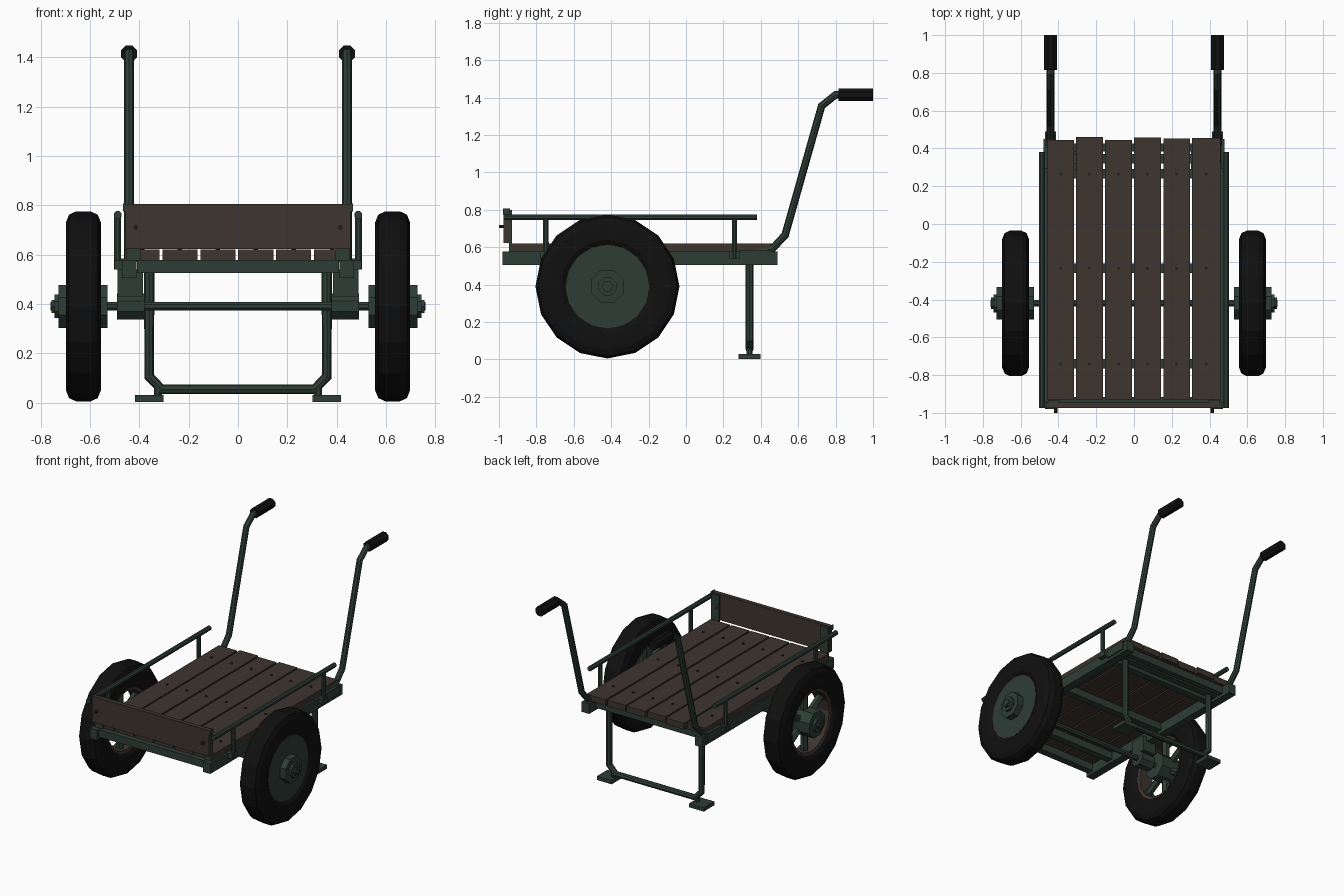
import bpy, bmesh, math
from mathutils import Matrix, Vector

if "Cube" in bpy.data.objects:
    bpy.data.objects.remove(bpy.data.objects["Cube"])


def mat(name, c):
    m = bpy.data.materials.new(name)
    m.diffuse_color = (*c, 1)
    m.use_nodes = True
    m.node_tree.nodes["Principled BSDF"].inputs["Base Color"].default_value = m.diffuse_color
    return m


GREEN = mat("dark green paint", (0.027, 0.047, 0.037))
WOOD = mat("weathered wood", (0.047, 0.035, 0.028))
BLACK = mat("black rubber", (0.005, 0.005, 0.005))
STEEL = mat("dark bolt steel", (0.014, 0.018, 0.016))


def finish(name, bm, m):
    bmesh.ops.recalc_face_normals(bm, faces=bm.faces)
    me = bpy.data.meshes.new(name)
    bm.to_mesh(me)
    bm.free()
    me.materials.append(m)
    ob = bpy.data.objects.new(name, me)
    bpy.context.collection.objects.link(ob)
    return ob


def box(name, x, y, z, m):
    """Box from (min, max) pairs."""
    bm = bmesh.new()
    c = Vector([(a[0] + a[1]) / 2 for a in (x, y, z)])
    s = [a[1] - a[0] for a in (x, y, z)]
    bmesh.ops.create_cube(bm, size=1, matrix=Matrix.Translation(c) @ Matrix.Diagonal((*s, 1)))
    return finish(name, bm, m)


def rod(name, a, b, r, m, n=8):
    """Straight prism with n sides from a to b."""
    a, b = Vector(a), Vector(b)
    d = b - a
    rot = d.to_track_quat('Z', 'Y').to_matrix().to_4x4()
    spin = Matrix.Rotation(math.pi / n, 4, 'Z')
    bm = bmesh.new()
    bmesh.ops.create_cone(bm, cap_ends=True, segments=n, radius1=r, radius2=r, depth=d.length,
                          matrix=Matrix.Translation((a + b) / 2) @ rot @ spin)
    return finish(name, bm, m)


def tube(name, pts, r, m):
    """Bent eight-sided tube along a path."""
    cu = bpy.data.curves.new(name, 'CURVE')
    cu.dimensions = '3D'
    cu.bevel_depth = r
    cu.bevel_resolution = 2
    cu.use_fill_caps = True
    sp = cu.splines.new('POLY')
    sp.points.add(len(pts) - 1)
    for p, co in zip(sp.points, pts):
        p.co = (*co, 1)
    sp.use_smooth = False
    tmp = bpy.data.objects.new(name + "_path", cu)
    bpy.context.collection.objects.link(tmp)
    dg = bpy.context.evaluated_depsgraph_get()
    me = bpy.data.meshes.new_from_object(tmp.evaluated_get(dg))
    bpy.data.objects.remove(tmp)
    me.materials.clear()
    me.materials.append(m)
    for p in me.polygons:
        p.use_smooth = False
        p.material_index = 0
    ob = bpy.data.objects.new(name, me)
    bpy.context.collection.objects.link(ob)


def lathe_x(name, prof, centre, m, n=16):
    """Closed (radius, x) profile turned about the x axis."""
    bm = bmesh.new()
    rings = []
    for i in range(n):
        t = 2 * math.pi * i / n
        rings.append([bm.verts.new((centre[0] + x, centre[1] + r * math.sin(t),
                                    centre[2] + r * math.cos(t))) for r, x in prof])
    k = len(prof)
    for i in range(n):
        a, b = rings[i], rings[(i + 1) % n]
        for j in range(k):
            bm.faces.new((a[j], a[(j + 1) % k], b[(j + 1) % k], b[j]))
    return finish(name, bm, m)


def sx(s, a, b):
    return (min(s * a, s * b), max(s * a, s * b))


# deck planks with slightly uneven ends, and their bolts
planks = [(-.46, -.318, .445), (-.307, -.165, .46), (-.153, -.011, .445),
          (.001, .144, .457), (.155, .296, .452), (.308, .457, .455)]
for i, (x0, x1, y1) in enumerate(planks):
    box(f"deck_plank_{i+1}", (x0, x1), (-.93, y1), (.577, .62), WOOD)
    for y in (-.74, -.235, .265):
        xc = (x0 + x1) / 2
        rod(f"deck_bolt_{i+1}", (xc, y, .61), (xc, y, .625), .009, STEEL, 6)

# front board
box("front_board", (-.457, .457), (-.975, -.945), (.622, .805), WOOD)

# cross members under the deck
box("front_cross_beam", (-.41, .41), (-.965, -.915), (.525, .577), GREEN)
for y in (-.74, -.235, .265, .345):
    box("cross_beam", (-.41, .41), (y - .025, y + .025), (.525, .577), GREEN)
box("rear_cross_beam", (-.41, .41), (.385, .425), (.525, .577), GREEN)

# axle
AY, AZ = -.42, .39
rod("axle", (-.76, AY, AZ), (.76, AY, AZ), .019, GREEN)

for s, side in ((-1, "left"), (1, "right")):
    # frame rail and board brackets
    box(f"{side}_frame_rail", sx(s, .412, .47), (-.98, .49), (.505, .577), GREEN)
    box(f"{side}_board_bracket", sx(s, .395, .455), (-.945, -.931), (.57, .8), GREEN)
    box(f"{side}_board_bracket_edge", sx(s, .457, .466), (-.978, -.94), (.775, .808), GREEN)
    rod(f"{side}_board_bolt", (s * .415, -.93, .71), (s * .415, -1, .71), .009, STEEL, 6)

    # side guard rail on two posts
    rod(f"{side}_guard_rail", (s * .488, -.975, .76), (s * .488, .38, .76), .017, GREEN)
    for y in (-.75, .26):
        rod(f"{side}_guard_post", (s * .488, y, .54), (s * .488, y, .76), .015, GREEN)
        box(f"{side}_post_foot", sx(s, .46, .5), (y - .03, y + .03), (.54, .577), GREEN)

    # handle and grip
    tube(f"{side}_handle", [(s * .442, y, z) for y, z in
         ((.28, .56), (.46, .59), (.53, .665), (.725, 1.355), (.8, 1.415), (.96, 1.415))],
         .021, GREEN)
    rod(f"{side}_grip", (s * .442, .815, 1.415), (s * .442, 1, 1.415), .036, BLACK)
    box(f"{side}_handle_clamp", sx(s, .46, .478), (.29, .45), (.525, .585), GREEN)

    # axle bearing
    box(f"{side}_axle_bracket", sx(s, .385, .488), (AY - .06, AY + .06), (.43, .54), GREEN)
    rod(f"{side}_axle_bearing", (s * .38, AY, AZ), (s * .49, AY, AZ), .057, GREEN)

    # wheel: tyre, rim barrel, hub and spokes
    c = (s * .627, AY, AZ)
    lathe_x(f"{side}_tyre", [(.222, -.055), (.25, -.071), (.34, -.071), (.372, -.058), (.385, -.03),
                             (.385, .03), (.372, .058), (.34, .071), (.25, .071), (.222, .055)],
            c, BLACK)
    lathe_x(f"{side}_rim", [(.205, -.053), (.224, -.058), (.224, .058), (.205, .053)], c, WOOD)
    rod(f"{side}_hub", (s * .53, AY, AZ), (s * .728, AY, AZ), .094, GREEN)
    rod(f"{side}_hub_cap", (s * .72, AY, AZ), (s * .745, AY, AZ), .052, GREEN)
    rod(f"{side}_axle_nut", (s * .74, AY, AZ), (s * .757, AY, AZ), .03, GREEN, 6)
    for k in range(6):
        t = math.pi * k / 3
        d = Vector((0, math.sin(t), math.cos(t)))
        rod(f"{side}_spoke", Vector(c) + d * .08, Vector(c) + d * .212, .026, GREEN, 6)

    # foot pad under the stand
    box(f"{side}_foot_pad", sx(s, .302, .417), (.28, .397), (.003, .03), GREEN)
    rod(f"{side}_foot_stub", (s * .325, .34, .02), (s * .325, .34, .06), .018, GREEN)

# outer cover disc on the right wheel
rod("right_wheel_disc", (.67, AY, AZ), (.684, AY, AZ), .222, GREEN, 16)

# rear stand made from one bent tube
tube("rear_stand", [(x, .34, z) for x, z in
     ((-.36, .53), (-.36, .105), (-.31, .053), (.31, .053), (.36, .105), (.36, .53))],
     .021, GREEN)
